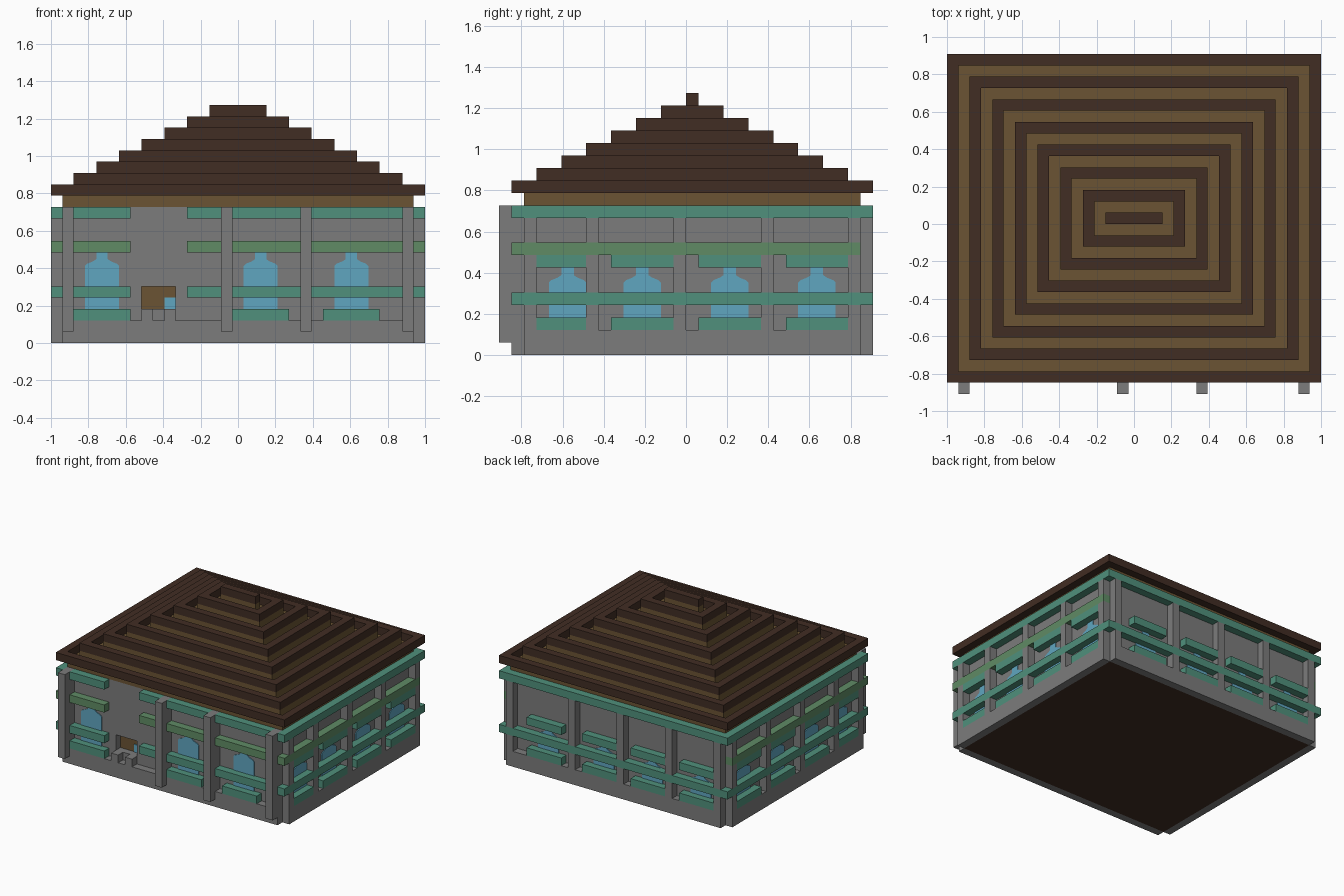
import bpy, bmesh
from mathutils import Vector

cube = bpy.data.objects.get("Cube")
if cube:
    bpy.data.objects.remove(cube)

W, D, H = 33, 30, 12          # plan width and depth, wall height, in blocks
U = 2 / W                     # size of one block


def material(name, rgb):
    m = bpy.data.materials.new(name)
    m.use_nodes = True
    m.diffuse_color = (*rgb, 1)
    m.node_tree.nodes["Principled BSDF"].inputs["Base Color"].default_value = (*rgb, 1)
    return m


STONE = material("grey stone", (0.2, 0.2, 0.2))
DARK = material("dark timber", (0.053, 0.026, 0.017))
WOOD = material("brown planks", (0.145, 0.088, 0.033))
GREEN = material("teal green", (0.08, 0.28, 0.2))
OLIVE = material("moss green", (0.115, 0.26, 0.13))
BLUE = material("blue glass", (0.115, 0.38, 0.53))


def place(x, y, z):
    return Vector((x - W / 2, y - D / 2, z)) * U


def finish(name, bm, mat):
    bmesh.ops.recalc_face_normals(bm, faces=bm.faces)
    mesh = bpy.data.meshes.new(name)
    bm.to_mesh(mesh)
    bm.free()
    mesh.materials.append(mat)
    ob = bpy.data.objects.new(name, mesh)
    bpy.context.collection.objects.link(ob)
    return ob


def boxes(name, mat, spans):
    """One object from block spans (x0, x1, y0, y1, z0, z1)."""
    bm = bmesh.new()
    for x0, x1, y0, y1, z0, z1 in spans:
        lo, hi = place(x0, y0, z0), place(x1, y1, z1)
        for v in bmesh.ops.create_cube(bm, size=1)["verts"]:
            v.co = Vector(hi[i] if v.co[i] > 0 else lo[i] for i in range(3))
    return finish(name, bm, mat)


def both_sides(spans):
    """Repeat spans mirrored from the +x side to the -x side."""
    return spans + [(W - b, W - a, *rest) for a, b, *rest in spans]


def arched_windows(name, face, centres, z0, z1):
    """Thin stepped-arch panes on the 'front', 'back', 'right' or 'left' wall."""
    half = [(1.5, z0), (1.5, z1 - 1.2), (1.3, z1 - 1), (0.8, z1 - 0.8),
            (0.5, z1 - 0.6), (0.5, z1)]
    outline = half + [(-a, z) for a, z in reversed(half)]
    spot = {"front": lambda a, z: (a, 2, z), "back": lambda a, z: (a, D - 1, z),
            "right": lambda a, z: (W - 1, a, z), "left": lambda a, z: (1, a, z)}[face]
    out = {"front": (0, -1, 0), "back": (0, 1, 0),
           "right": (1, 0, 0), "left": (-1, 0, 0)}[face]
    bm = bmesh.new()
    for c in centres:
        pane = bm.faces.new([bm.verts.new(place(*spot(c + a, z))) for a, z in outline])
        ext = bmesh.ops.extrude_face_region(bm, geom=[pane])["geom"]
        for v in ext:
            if isinstance(v, bmesh.types.BMVert):
                v.co += Vector(out) * 0.006
    finish(name, bm, BLUE)


# Core walls, split around the doorway niche
DOOR = (8, 11)
boxes("core_walls", STONE, [
    (1, W - 1, 3, D - 1, 0.1, H), (1, DOOR[0], 2, 3, 0.1, H),
    (DOOR[1], W - 1, 2, 3, 0.1, H), (*DOOR, 2, 3, 0.1, 3), (*DOOR, 2, 3, 5, H)])
boxes("ground_floor", DARK, [(1, W - 1, 2, D - 1, 0, 0.1)])
boxes("door_back", WOOD, [(*DOOR, 2.9, 3, 3, 5)])
boxes("door_glass", BLUE, [(10, 11, 2.8, 2.9, 3, 4)])
boxes("door_step", STONE, [(8, 9, 1, 2, 2, 3), (10, 11, 1, 2, 2, 3)])

# Plinth around the walls
boxes("plinth", STONE, both_sides([(W - 1, W, 2, D - 1, 0, 2)]) + [
    (1, W - 1, 1, 2, 0, 2), (1, W - 1, D - 1, D, 0, 2)])

# Front posts and rails
boxes("front_posts", STONE, [(i, i + 1, 0, 2, 1, H) for i in (1, 15, 22, 31)])
FRONT_RUNS = [(2, 7), (12, 15), (16, 22), (23, 31)]
SILLS = [(2, 7), (16, 21), (24, 29)]
boxes("front_green_rails", GREEN,
      [(a, b, 1, 2, z, z + 1) for a, b in FRONT_RUNS for z in (4, 11)])
boxes("front_moss_rails", OLIVE, [(a, b, 1, 2, 8, 9) for a, b in FRONT_RUNS])
boxes("front_sills", GREEN, [(a, b, 1, 2, 2, 3) for a, b in SILLS])
arched_windows("front_windows", "front", [(a + b) / 2 for a, b in SILLS], 2, 8)

# Back posts, rails and sills
boxes("back_posts", STONE, [(i, i + 1, D - 1, D, z0, z1)
                            for i in (1, 8, 15, 22, 31) for z0, z1 in ((2, 4), (5, 11))])
boxes("back_rails", GREEN, [(1, W - 1, D - 1, D, z, z + 1) for z in (4, 11)])
BACK_SILLS = SILLS + [(9, 14)]
boxes("back_sills", GREEN,
      [(a, b, D - 1, D, z, z + 1) for a, b in BACK_SILLS for z in (2, 6)])
arched_windows("back_windows", "back", [(a + b) / 2 for a, b in BACK_SILLS], 2, 6)

# Side posts, rails and sills
boxes("side_posts", STONE, both_sides(
    [(W - 1, W, j, j + 1, z0, z1) for j in (2, 7, 14, 21, 28)
     for z0, z1 in ((2, 4), (5, 8), (9, 11))]))
boxes("side_green_rails", GREEN, both_sides(
    [(W - 1, W, 1, D, z, z + 1) for z in (4, 11)]))
boxes("side_moss_rails", OLIVE, both_sides([(W - 1, W, 1, D - 1, 8, 9)]))
boxes("side_sills", GREEN, both_sides(
    [(W - 1, W, a, b, z, z + 1)
     for a, b in ((3, 7), (9, 14), (16, 21), (23, 28)) for z in (2, 7)]))
for side in ("right", "left"):
    arched_windows(side + "_windows", side, (5.5, 11.5, 18.5, 25.5), 2, 7)

# Stepped roof: plank tiers with a raised dark rim around each
planks, rims = [(1, W - 1, 2, D - 1, H, H + 1)], []
for k in range(8):
    o, z = 2 * k, H + 1 + k
    x0, x1, y0, y1 = o, W - o, o + 1, D - o
    if k:
        planks.append((x0, x1, y0, y1, z - 1, z))
    if y1 - y0 == 1:
        rims.append((x0, x1, y0, y1, z, z + 1))
    else:
        rims += [(x0, x1, y0, y0 + 1, z, z + 1), (x0, x1, y1 - 1, y1, z, z + 1),
                 (x0, x0 + 1, y0 + 1, y1 - 1, z, z + 1),
                 (x1 - 1, x1, y0 + 1, y1 - 1, z, z + 1)]
boxes("roof_planks", WOOD, planks)
boxes("roof_rims", DARK, rims)
